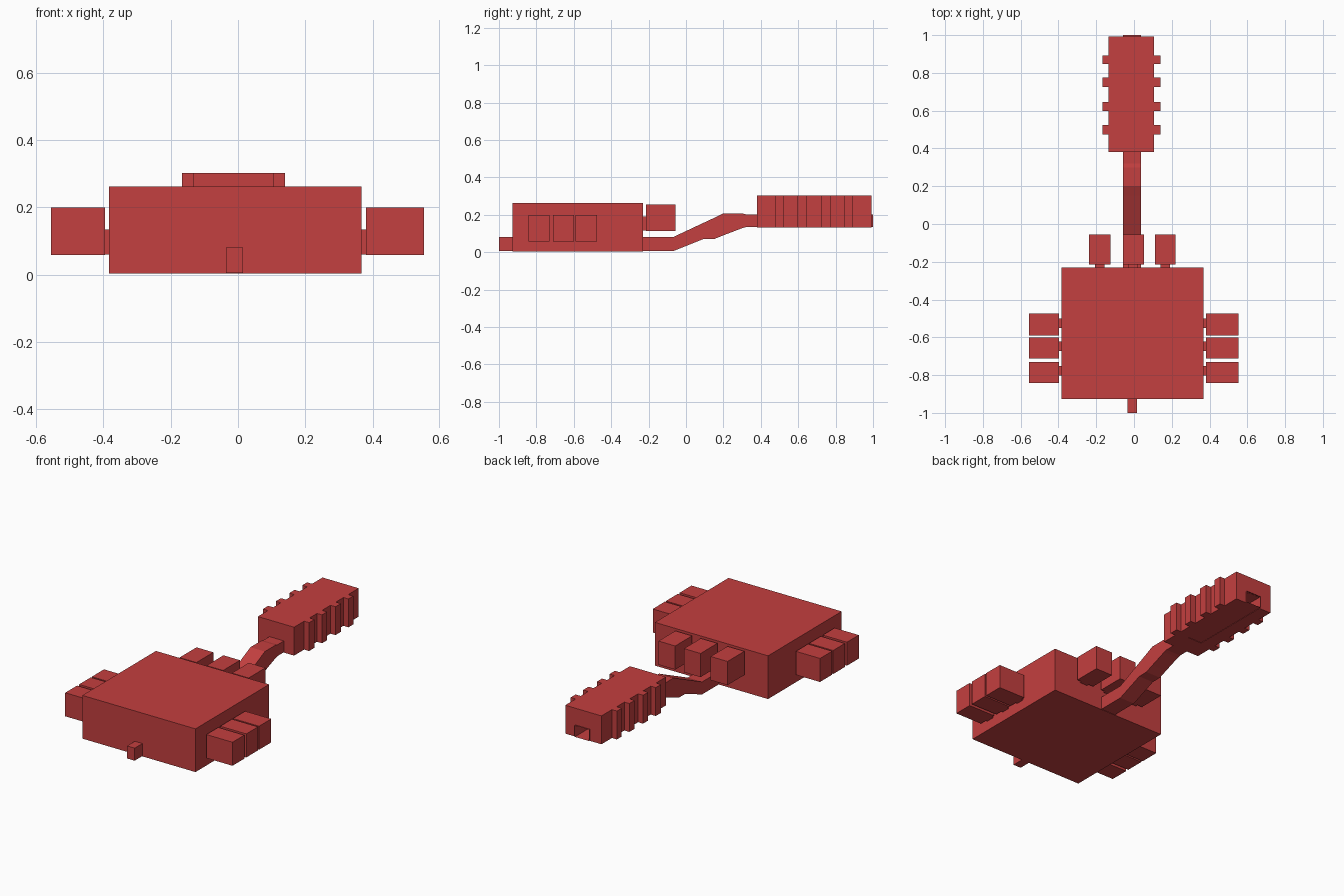
import bpy, bmesh

if "Cube" in bpy.data.objects:
    bpy.data.objects.remove(bpy.data.objects["Cube"])

red = bpy.data.materials.new("red")
red.diffuse_color = (0.55, 0.05, 0.05, 1)
red.use_nodes = True
red.node_tree.nodes["Principled BSDF"].inputs["Base Color"].default_value = red.diffuse_color


def finish(name, bm):
    bmesh.ops.recalc_face_normals(bm, faces=bm.faces)
    mesh = bpy.data.meshes.new(name)
    bm.to_mesh(mesh)
    bm.free()
    mesh.materials.append(red)
    obj = bpy.data.objects.new(name, mesh)
    bpy.context.collection.objects.link(obj)
    return obj


def box(name, x, y, z):
    bm = bmesh.new()
    bmesh.ops.create_cube(bm, size=1)
    for v in bm.verts:
        for i, (lo, hi) in enumerate((x, y, z)):
            v.co[i] = (lo + hi) / 2 + v.co[i] * (hi - lo)
    return finish(name, bm)


def sweep(name, x, stations):
    """Rectangular tube along y; stations are (y, bottom z, top z)."""
    bm = bmesh.new()
    rings = [[bm.verts.new((x[0], y, b)), bm.verts.new((x[1], y, b)),
              bm.verts.new((x[1], y, t)), bm.verts.new((x[0], y, t))]
             for y, b, t in stations]
    for r, s in zip(rings, rings[1:]):
        for i in range(4):
            j = (i + 1) % 4
            bm.faces.new((r[i], r[j], s[j], s[i]))
    bm.faces.new(rings[0])
    return finish(name, bm)


# Main body and the small tab on its front
box("body", (-0.383, 0.367), (-0.927, -0.23), (0.003, 0.262))
box("front_tab", (-0.035, 0.015), (-1.0, -0.9), (0.005, 0.08))

# Cranked neck, an open-ended tube running through the grip
sweep("neck", (-0.058, 0.038), [
    (-0.3, 0.005, 0.08), (-0.07, 0.005, 0.08), (0.09, 0.069, 0.155),
    (0.15, 0.07, 0.183), (0.20, 0.09, 0.207), (0.30, 0.128, 0.207),
    (0.32, 0.134, 0.202), (0.38, 0.134, 0.202), (1.0, 0.134, 0.202)])

# Ribbed grip, one comb-shaped outline extruded upward
ribs = [(0.475, 0.525), (0.597, 0.645), (0.725, 0.775), (0.847, 0.893)]
steps = [(0.38, 0.12)]
for a, b in ribs:
    steps += [(a, 0.12), (a, 0.153), (b, 0.153), (b, 0.12)]
steps.append((0.992, 0.12))
outline = [(-0.014 + w, y) for y, w in steps] + \
          [(-0.014 - w, y) for y, w in reversed(steps)]
# Opening in the far end so the tube mouth shows
notch = [(-0.057, 0.992), (-0.057, 0.5), (0.037, 0.5), (0.037, 0.992)]


def prism(name, pts, z):
    bm = bmesh.new()
    face = bm.faces.new([bm.verts.new((px, py, z[0])) for px, py in pts])
    top = bmesh.ops.extrude_face_region(bm, geom=[face])["geom"]
    for v in top:
        if isinstance(v, bmesh.types.BMVert):
            v.co.z = z[1]
    return finish(name, bm)


grip = prism("grip", outline, (0.132, 0.302))
cutter = prism("grip_channel_cutter", notch, (0.1, 0.201))
cutter.hide_render = True
cutter.hide_viewport = True
cut = grip.modifiers.new("channel", "BOOLEAN")
cut.operation = "DIFFERENCE"
cut.solver = "EXACT"
cut.object = cutter

# Three blocks on short stems on each side of the body
for n, (a, b) in enumerate([(-0.842, -0.73), (-0.711, -0.60), (-0.59, -0.475)], 1):
    c = (a + b) / 2 + 0.008
    for side, block, stem in (("right", (0.38, 0.553), (0.36, 0.39)),
                              ("left", (-0.556, -0.396), (-0.41, -0.375))):
        box(f"{side}_block_{n}", block, (a, b), (0.058, 0.199))
        box(f"{side}_stem_{n}", stem, (c - 0.025, c + 0.025), (0.06, 0.134))

# Three blocks on short stems along the back
for n, (a, b) in enumerate([(-0.237, -0.125), (-0.058, 0.052), (0.11, 0.221)], 1):
    c = (a + b) / 2
    box(f"back_block_{n}", (a, b), (-0.215, -0.055), (0.114, 0.256))
    box(f"back_stem_{n}", (c - 0.025, c + 0.025), (-0.24, -0.21), (0.115, 0.19))
